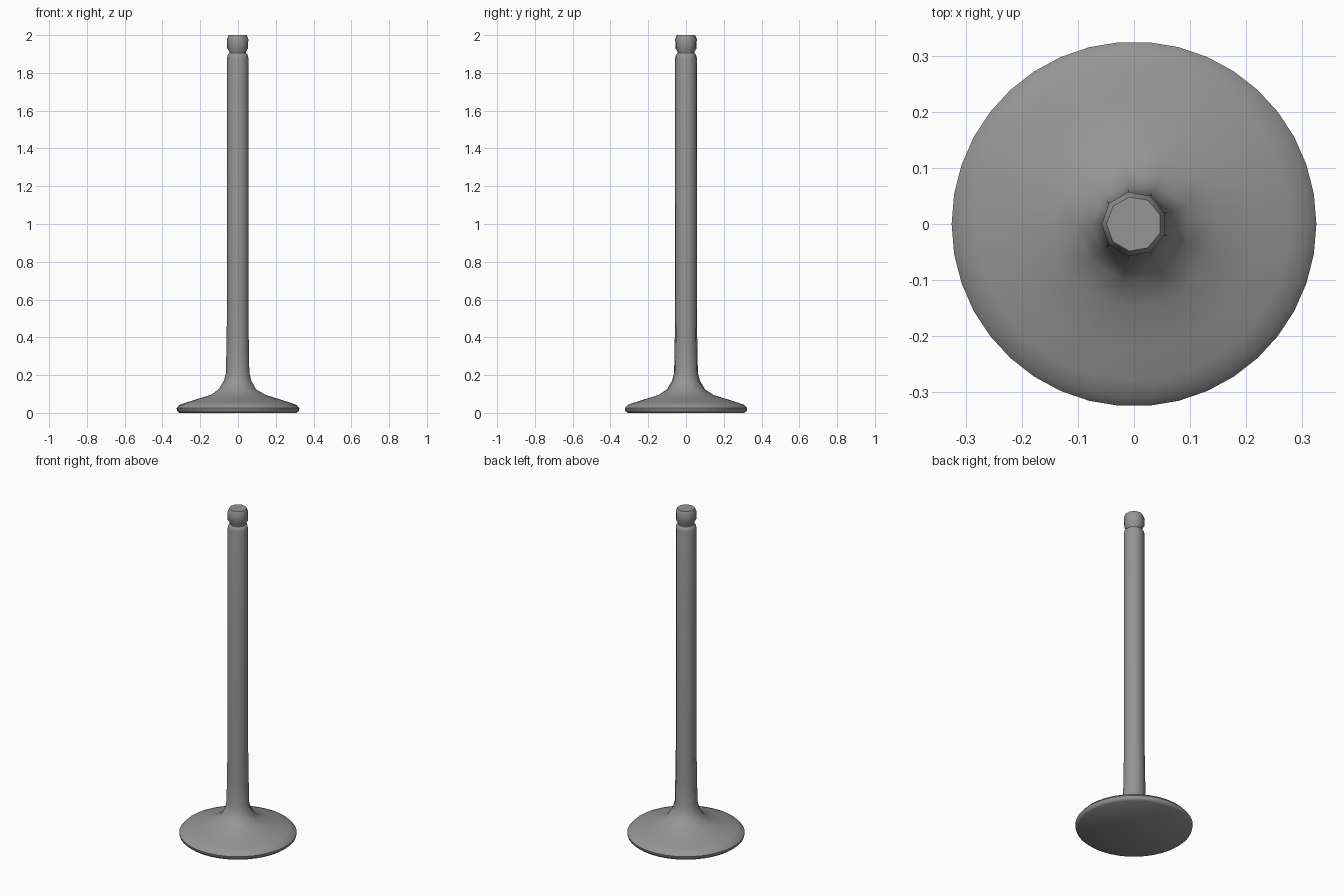
import bpy
import bmesh
from math import cos, sin, pi, radians

cube = bpy.data.objects.get("Cube")
if cube:
    bpy.data.objects.remove(cube, do_unlink=True)

steel = bpy.data.materials.new("grey steel")
steel.use_nodes = True
colour = (0.3, 0.3, 0.3, 1)
steel.diffuse_color = colour
steel.node_tree.nodes["Principled BSDF"].inputs["Base Color"].default_value = colour

STEM_SIDES, HEAD_SIDES = 9, 38

# Profiles as (radius, height), from the bottom up
head = [(0.31, 0), (0.322, 0.01), (0.325, 0.025), (0.31, 0.042),
        (0.28, 0.053), (0.22, 0.072), (0.145, 0.095)]
neck = [(0.102, 0.125), (0.075, 0.17), (0.064, 0.21), (0.061, 0.36), (0.058, 0.56)]
tip = [(0.058, 1.88), (0.054, 1.897), (0.045, 1.905), (0.045, 1.912),
       (0.057, 1.93), (0.058, 1.98), (0.049, 2.0)]


def ring(bm, radius, z, sides):
    verts = [bm.verts.new((-radius * cos(2 * pi * i / sides),
                           -radius * sin(2 * pi * i / sides), z)) for i in range(sides)]
    edges = [bm.edges.new((verts[i - 1], verts[i])) for i in range(sides)]
    return verts, edges


# Rings are bridged, so the round head blends into the coarser stem
bm = bmesh.new()
rings = [ring(bm, r, z, HEAD_SIDES) for r, z in head]
rings += [ring(bm, r, z, STEM_SIDES) for r, z in neck + tip]
for (lower, lower_edges), (upper, upper_edges) in zip(rings, rings[1:]):
    if len(lower) == len(upper):
        for i in range(len(lower)):
            bm.faces.new((lower[i - 1], lower[i], upper[i], upper[i - 1]))
    else:
        bmesh.ops.bridge_loops(bm, edges=lower_edges + upper_edges)
bm.faces.new(rings[0][0])
bm.faces.new(rings[-1][0])
bmesh.ops.recalc_face_normals(bm, faces=bm.faces)

mesh = bpy.data.meshes.new("poppet_valve")
bm.to_mesh(mesh)
bm.free()
mesh.materials.append(steel)
valve = bpy.data.objects.new("poppet_valve", mesh)
bpy.context.collection.objects.link(valve)

# Smooth sides with crisp end faces
bpy.context.view_layer.objects.active = valve
valve.select_set(True)
bpy.ops.object.shade_smooth_by_angle(angle=radians(42))
